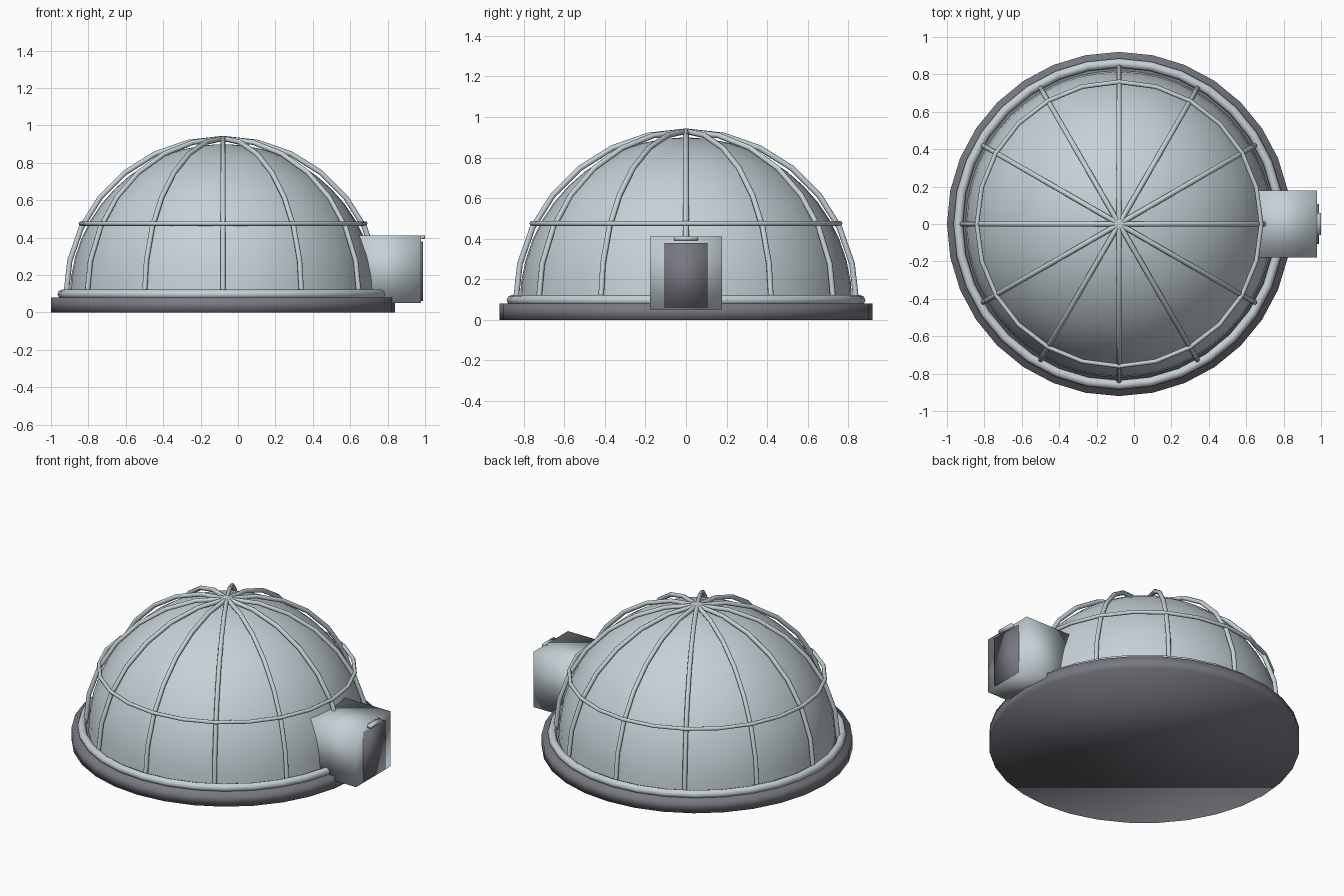
import bpy, bmesh
from math import sin, cos, pi
from mathutils import Matrix

if "Cube" in bpy.data.objects:
    bpy.data.objects.remove(bpy.data.objects["Cube"])

CX = -0.08      # dome axis
CZ = 0.09       # dome springing height


def material(name, rgb):
    m = bpy.data.materials.new(name)
    m.use_nodes = True
    m.diffuse_color = (*rgb, 1)
    bsdf = m.node_tree.nodes["Principled BSDF"]
    bsdf.inputs["Base Color"].default_value = (*rgb, 1)
    bsdf.inputs["Roughness"].default_value = 0.6
    return m


PALE = material("pale grey", (0.56, 0.64, 0.68))
DARK = material("dark grey", (0.19, 0.19, 0.225))


def finish(obj, name, mat):
    obj.name = name
    obj.data.materials.append(mat)
    for p in obj.data.polygons:
        p.use_smooth = True
    return obj


def from_bmesh(bm, name, mat):
    mesh = bpy.data.meshes.new(name)
    bm.to_mesh(mesh)
    bm.free()
    obj = bpy.data.objects.new(name, mesh)
    bpy.context.collection.objects.link(obj)
    return finish(obj, name, mat)


def box(name, lo, hi, mat):
    size = [b - a for a, b in zip(lo, hi)]
    mid = [(a + b) / 2 for a, b in zip(lo, hi)]
    bm = bmesh.new()
    bmesh.ops.create_cube(bm, size=1, matrix=Matrix.Translation(mid) @ Matrix.Diagonal((*size, 1)))
    return from_bmesh(bm, name, mat)


def torus(name, radius, tube, z, segments):
    bpy.ops.mesh.primitive_torus_add(location=(CX, 0, z), major_radius=radius, minor_radius=tube,
                                     major_segments=segments, minor_segments=8)
    return finish(bpy.context.object, name, PALE)


# Round foundation slab
bm = bmesh.new()
bmesh.ops.create_cone(bm, cap_ends=True, segments=32, radius1=0.92, radius2=0.92, depth=0.08,
                      matrix=Matrix.Translation((CX, 0, 0.04)))
from_bmesh(bm, "foundation", DARK)

# Dome shell: upper half of a sphere
bm = bmesh.new()
bmesh.ops.create_uvsphere(bm, u_segments=48, v_segments=24, radius=0.82)
bmesh.ops.bisect_plane(bm, geom=bm.verts[:] + bm.edges[:] + bm.faces[:], dist=1e-5,
                       plane_co=(0, 0, 0), plane_no=(0, 0, 1), clear_inner=True)
bmesh.ops.translate(bm, verts=bm.verts, vec=(CX, 0, CZ - 0.01))
from_bmesh(bm, "dome_shell", PALE)

# Rings around the foot and at mid height
torus("foot_ring", 0.86, 0.025, 0.097, 32)
torus("middle_ring", 0.76, 0.012, 0.475, 24)

# Meridian ribs: six tubes arching over the dome
STEPS = 14
for i in range(6):
    curve = bpy.data.curves.new("rib", "CURVE")
    curve.dimensions = "3D"
    curve.bevel_depth = 0.014
    curve.bevel_resolution = 2
    curve.use_fill_caps = True
    line = curve.splines.new("POLY")
    line.points.add(STEPS)
    for k, p in enumerate(line.points):
        a = pi * k / STEPS
        r = 0.84 * cos(a)
        p.co = (r * cos(i * pi / 6), r * sin(i * pi / 6), 0.84 * sin(a), 1)
    rib = bpy.data.objects.new("rib", curve)
    rib.location = (CX, 0, CZ)
    bpy.context.collection.objects.link(rib)
    bpy.ops.object.select_all(action="DESELECT")
    rib.select_set(True)
    bpy.context.view_layer.objects.active = rib
    bpy.ops.object.convert(target="MESH")
    finish(bpy.context.object, f"rib_{i + 1}", PALE)

# Entrance block with door and lamp bar
box("entrance", (0.62, -0.178, 0.05), (0.978, 0.178, 0.41), PALE)
box("door", (0.96, -0.107, 0.06), (0.99, 0.107, 0.38), DARK)
box("door_lamp", (0.96, -0.058, 0.392), (1.0, 0.058, 0.41), PALE)
